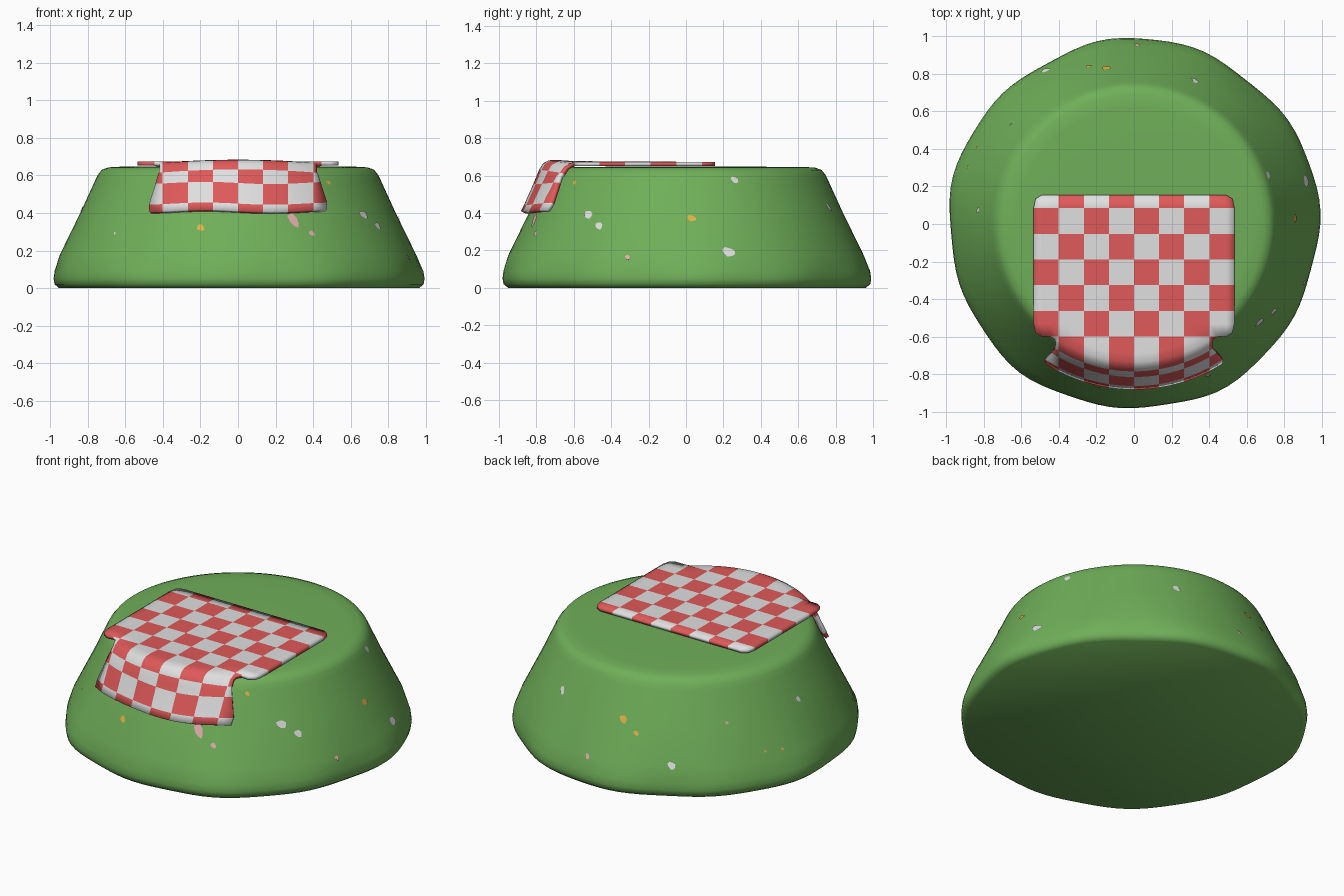
import bpy
from math import sin, cos, pi, sqrt, radians
from mathutils import Vector

if "Cube" in bpy.data.objects:
    bpy.data.objects.remove(bpy.data.objects["Cube"], do_unlink=True)


def material(name, rgb):
    m = bpy.data.materials.new(name)
    m.use_nodes = True
    m.diffuse_color = (*rgb, 1)
    m.node_tree.nodes["Principled BSDF"].inputs["Base Color"].default_value = (*rgb, 1)
    return m


GREEN = material("grass green", (0.16, 0.43, 0.10))
WHITE = material("soft white", (0.74, 0.74, 0.74))
RED = material("picnic red", (0.74, 0.10, 0.10))
YELLOW = material("flower yellow", (0.75, 0.44, 0.06))
PINK = material("flower pink", (0.78, 0.42, 0.42))


def build(name, verts, faces, mats, indices=None, smooth=True):
    mesh = bpy.data.meshes.new(name)
    mesh.from_pydata(verts, [], faces)
    for m in mats:
        mesh.materials.append(m)
    if indices:
        for poly, i in zip(mesh.polygons, indices):
            poly.material_index = i
    obj = bpy.data.objects.new(name, mesh)
    bpy.context.collection.objects.link(obj)
    if smooth:
        bpy.ops.object.select_all(action="DESELECT")
        obj.select_set(True)
        bpy.context.view_layer.objects.active = obj
        bpy.ops.object.shade_smooth_by_angle(angle=radians(50))
    return obj


# Hill: lathed profile whose foot wobbles gently
SEG = 96
profile = [(0.955, 0), (0.98, 0.02), (0.985, 0.05), (0.98, 0.09), (0.95, 0.175),
           (0.84, 0.4), (0.76, 0.575), (0.745, 0.605), (0.725, 0.63),
           (0.69, 0.643), (0.62, 0.647), (0.3, 0.648)]
verts, faces = [], []
for r, z in profile:
    amount = max(0, min(1, (0.16 - z) / 0.08))
    for i in range(SEG):
        a = 2 * pi * i / SEG
        rr = r + amount * (0.008 * sin(5 * a + 0.3) + 0.006 * sin(11 * a + 1))
        verts.append((rr * cos(a), rr * sin(a), z))
for k in range(len(profile) - 1):
    for i in range(SEG):
        j = (i + 1) % SEG
        faces.append((k * SEG + i, k * SEG + j, (k + 1) * SEG + j, (k + 1) * SEG + i))
faces.append(tuple(reversed(range(SEG))))
faces.append(tuple(range(len(verts) - SEG, len(verts))))
build("grassy_hill", verts, faces, [GREEN])

# Blanket: flat sheet, then a narrower flap draped over the front rim
CELL, SUB, HALF = 0.1337, 3, 12
rows = []                       # (checker row, function giving the point for a column)


def flat_point(y, corner):
    def point(c):
        x = (c - HALF) * CELL / SUB
        pull = 0.02 if corner and abs(c - HALF) == HALF else 0
        yy = y - pull if y > 0 else y + pull
        return (x * (1 - pull), yy, 0.674 + 0.006 * max(0, 1 - abs(x) / 0.45) * max(0, -y))
    return point


def flap_point(step, radius, z, width):
    def point(c):
        x = (c - HALF) * CELL / SUB
        if abs(c - HALF) == 10:
            x = width if x > 0 else -width
        y = min(-0.6 - 0.01 * step, -sqrt(radius ** 2 - x * x))
        drop = 0.02 * (abs(x) / 0.45) ** 2 if step < 5 else 0.006 * sin(9 * x)
        return (x, y, z - drop)
    return point


rows.append((0, flat_point(0.155, True)))
rows.append((1, flat_point(0.085, False)))
for n in range(1, 11):
    rows.append((1 + n // 2, flat_point(0.085 - n * 0.0685, n == 10)))
FLAT_END = len(rows) - 1
drape = [(6, 0.69, 0.684, 0.43), (6, 0.735, 0.682, 0.42), (6, 0.765, 0.665, 0.418),
         (7, 0.785, 0.632, 0.422), (7, 0.80, 0.595, 0.43), (8, 0.815, 0.56, 0.44),
         (8, 0.832, 0.52, 0.452), (8, 0.848, 0.485, 0.464), (9, 0.863, 0.45, 0.474),
         (9, 0.882, 0.412, 0.472)]
for step, (checker, radius, z, width) in enumerate(drape, 1):
    rows.append((checker, flap_point(step, radius, z, width)))

verts, faces, colours, index = [], [], [], {}
for r, (checker, point) in enumerate(rows):
    lo, hi = (0, 2 * HALF) if r <= FLAT_END else (2, 2 * HALF - 2)
    for c in range(lo, hi + 1):
        index[r, c] = len(verts)
        verts.append(point(c))
for r in range(len(rows) - 1):
    for c in range(2 * HALF):
        quad = [(r, c), (r + 1, c), (r + 1, c + 1), (r, c + 1)]
        if all(q in index for q in quad):
            faces.append([index[q] for q in quad])
            colours.append((c // SUB + rows[r][0]) % 2)
blanket = build("checked_blanket", verts, faces, [WHITE, RED], colours)
thick = blanket.modifiers.new("thickness", "SOLIDIFY")
thick.thickness = 0.022
thick.offset = -1

# Flower flecks: thin plates on the slope (angle, height, half width, half length, colour)
W, Y, P = range(3)
flecks = [
    (-103, 0.32, 0.02, 0.02, Y), (-70, 0.36, 0.025, 0.042, P), (-64, 0.29, 0.016, 0.016, P),
    (-38, 0.39, 0.029, 0.024, W), (-32, 0.33, 0.022, 0.022, W), (-51, 0.56, 0.013, 0.013, Y),
    (-137, 0.29, 0.007, 0.007, W), (-19, 0.16, 0.013, 0.016, P), (2, 0.37, 0.023, 0.019, Y),
    (14, 0.19, 0.034, 0.028, W), (20, 0.575, 0.02, 0.02, W), (67, 0.43, 0.02, 0.024, W),
    (100, 0.40, 0.023, 0.024, Y), (106, 0.34, 0.016, 0.015, Y), (89, 0.17, 0.013, 0.017, P),
    (120, 0.19, 0.022, 0.022, W), (175, 0.42, 0.014, 0.018, W), (141, 0.4, 0.01, 0.008, P),
    (154, 0.22, 0.008, 0.007, Y), (161, 0.21, 0.01, 0.01, Y)]
verts, faces, colours = [], [], []
tilt = 0.45
for angle, z, w, h, colour in flecks:
    a = radians(angle)
    out = Vector((cos(a), sin(a), 0))
    normal = out * cos(tilt) + Vector((0, 0, sin(tilt)))
    side = Vector((-sin(a), cos(a), 0))
    up = normal.cross(side)
    centre = out * (0.84 + 0.48 * (0.4 - z)) + Vector((0, 0, z)) + normal * 0.005
    start = len(verts)
    for i in range(8):
        t = 2 * pi * i / 8 + 0.3
        size = 1 + 0.12 * sin(3 * t + angle)
        verts.append(centre + size * (side * (w * cos(t) - 0.3 * h * sin(t)) + up * h * sin(t)))
    faces.append(tuple(range(start, start + 8)))
    colours.append(colour)
build("flower_flecks", verts, faces, [WHITE, YELLOW, PINK], colours, smooth=False)
